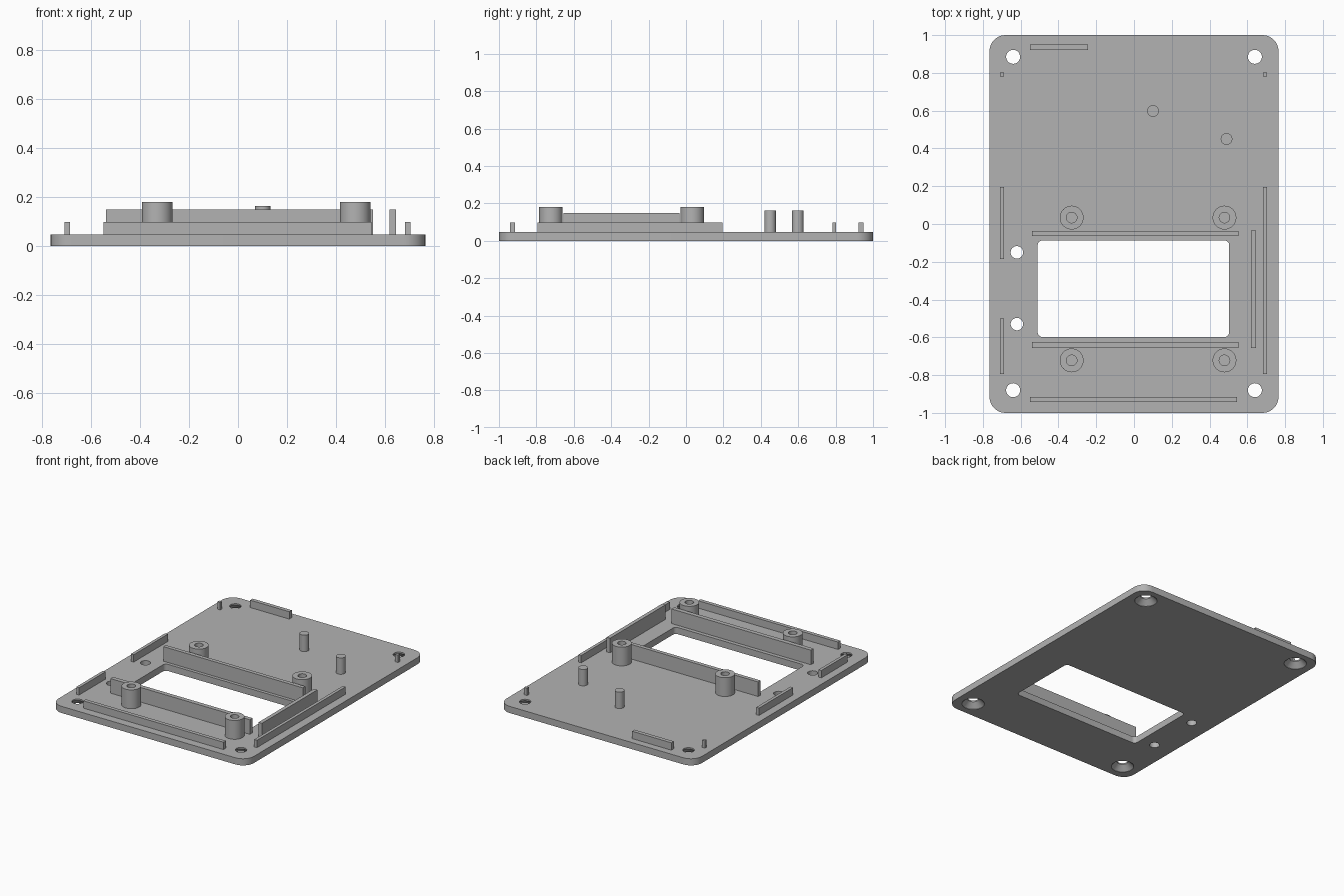
import bpy
import bmesh
from math import radians, cos, sin, pi

cube = bpy.data.objects.get("Cube")
if cube:
    bpy.data.objects.remove(cube, do_unlink=True)

T = 0.047       # plate thickness
LOW = 0.099     # outer rib height
HIGH = 0.15     # inner rib height

grey = bpy.data.materials.new("plain grey")
grey.use_nodes = True
colour = (0.45, 0.45, 0.45, 1)
grey.diffuse_color = colour
grey.node_tree.nodes["Principled BSDF"].inputs["Base Color"].default_value = colour


def finish(name, bm):
    bmesh.ops.recalc_face_normals(bm, faces=bm.faces)
    mesh = bpy.data.meshes.new(name)
    bm.to_mesh(mesh)
    bm.free()
    mesh.materials.append(grey)
    ob = bpy.data.objects.new(name, mesh)
    bpy.context.collection.objects.link(ob)
    return ob


def activate(ob):
    bpy.ops.object.select_all(action="DESELECT")
    ob.select_set(True)
    bpy.context.view_layer.objects.active = ob


def smooth(ob):
    activate(ob)
    bpy.ops.object.shade_smooth_by_angle(angle=radians(30))


def slab(name, x0, x1, y0, y1, z0, z1, radius=0, steps=10):
    """Box, with rounded vertical corners when a radius is given."""
    bm = bmesh.new()
    points = []
    corners = ((x1, y1, -1, -1), (x0, y1, 1, -1), (x0, y0, 1, 1), (x1, y0, -1, 1))
    for quarter, (x, y, sx, sy) in enumerate(corners):
        for i in range(steps + 1 if radius else 1):
            a = (quarter + i / steps) * pi / 2
            points.append((x + radius * (sx + cos(a)), y + radius * (sy + sin(a)), z0))
    face = bm.faces.new([bm.verts.new(p) for p in points])
    top = bmesh.ops.extrude_face_region(bm, geom=[face])["geom"]
    bmesh.ops.translate(bm, vec=(0, 0, z1 - z0),
                        verts=[v for v in top if isinstance(v, bmesh.types.BMVert)])
    return finish(name, bm)


def lathe(name, x, y, profile, n=32):
    """Closed solid turned around a vertical axis; profile runs (radius, z)."""
    bm = bmesh.new()
    rings = [[bm.verts.new((x + r * cos(2 * pi * i / n), y + r * sin(2 * pi * i / n), z))
              for i in range(n)] for r, z in profile]
    for a, b in zip(rings, rings[1:]):
        for i in range(n):
            j = (i + 1) % n
            bm.faces.new((a[i], a[j], b[j], b[i]))
    bm.faces.new(rings[0])
    bm.faces.new(rings[-1])
    return finish(name, bm)


# Base plate with rounded corners
plate = slab("base_plate", -0.765, 0.765, -1, 1, 0, T, 0.085)

# Window, countersunk corner holes and two plain side holes
cutters = [slab("window_cutter", -0.51, 0.504, -0.598, -0.087, -0.1, 0.1, 0.025, 6)]
for x in (-0.64, 0.64):
    for y in (-0.88, 0.885):
        cutters.append(lathe("screw_cutter", x, y,
                             [(0.074, -0.02), (0.074, 0.002), (0.037, 0.037), (0.037, 0.1)]))
for y in (-0.15, -0.53):
    cutters.append(lathe("side_hole_cutter", -0.62, y, [(0.033, -0.1), (0.033, 0.1)]))
activate(plate)
for cutter in cutters:
    cutter.hide_render = True
    mod = plate.modifiers.new("cut", "BOOLEAN")
    mod.operation = "DIFFERENCE"
    mod.solver = "EXACT"
    mod.object = cutter
    bpy.ops.object.modifier_apply(modifier=mod.name)
    bpy.data.objects.remove(cutter, do_unlink=True)
smooth(plate)

# Ribs: outer ones are low, those around the window are tall
for name, x0, x1, y0, y1, top in (
    ("back_rib", -0.55, -0.244, 0.922, 0.95, LOW),
    ("front_rib", -0.55, 0.546, -0.942, -0.915, LOW),
    ("left_rib", 0.683, 0.705, -0.795, 0.196, LOW),
    ("right_back_rib", -0.709, -0.687, -0.186, 0.196, LOW),
    ("right_front_rib", -0.709, -0.687, -0.795, -0.5, LOW),
    ("right_peg", -0.709, -0.687, 0.782, 0.802, LOW),
    ("left_peg", 0.683, 0.705, 0.782, 0.802, LOW),
    ("window_back_rib", -0.54, 0.552, -0.064, -0.036, HIGH),
    ("window_front_rib", -0.54, 0.552, -0.656, -0.625, HIGH),
    ("window_left_rib", 0.619, 0.646, -0.656, -0.035, HIGH),
):
    slab(name, x0, x1, y0, y1, T, top)

# Hollow screw posts
for x in (-0.33, 0.479):
    for y in (0.034, -0.722):
        smooth(lathe("screw_post", x, y, [(0.063, T), (0.063, 0.18), (0.028, 0.18), (0.028, 0.055)]))

# Solid support pins
for x, y in ((0.101, 0.598), (0.49, 0.45)):
    smooth(lathe("support_pin", x, y, [(0.031, T), (0.031, 0.163)], 24))
